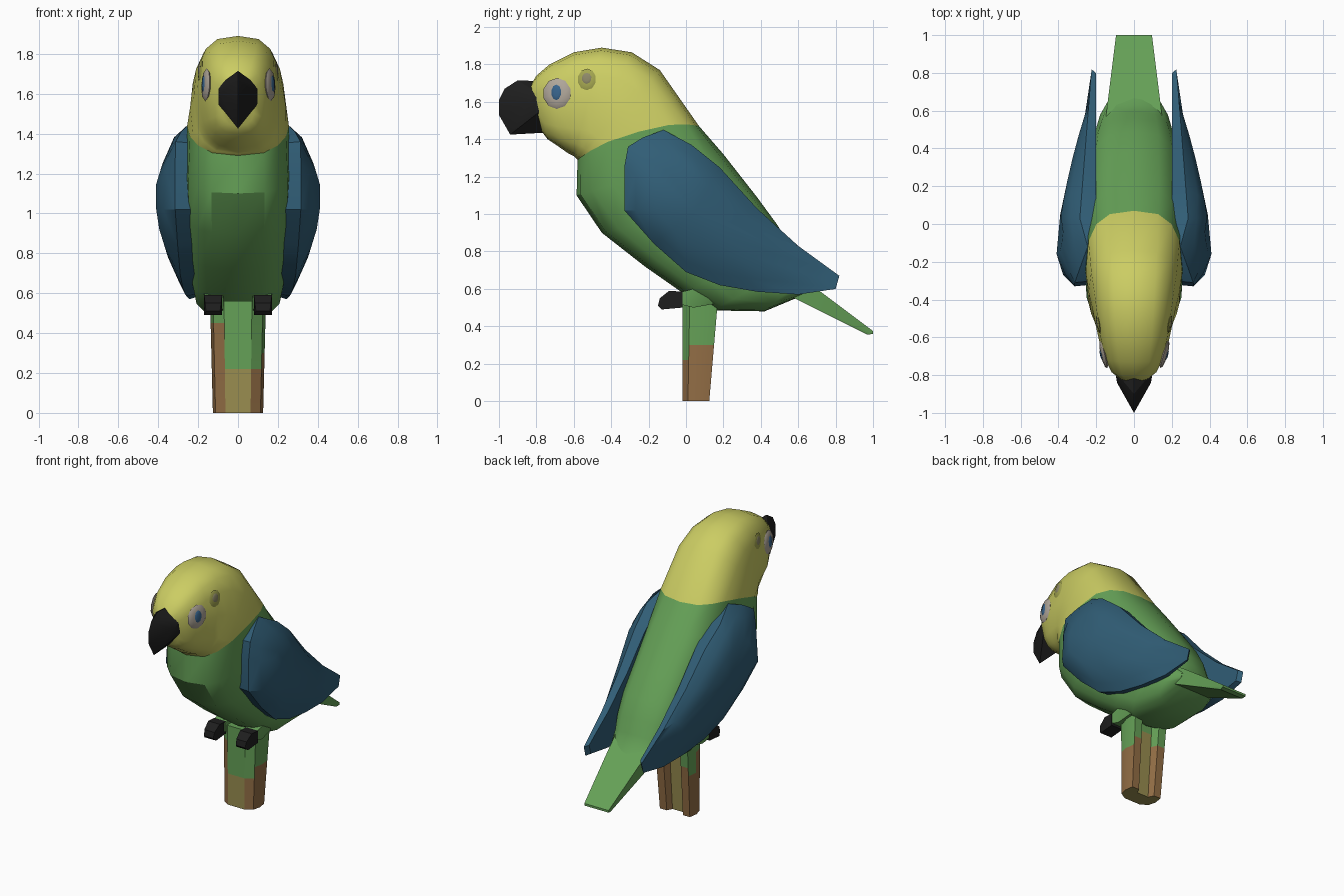
import bpy, bmesh, math
from mathutils import Vector, Matrix
from mathutils.bvhtree import BVHTree

if "Cube" in bpy.data.objects:
    bpy.data.objects.remove(bpy.data.objects["Cube"])


def mat(name, r, g, b):
    m = bpy.data.materials.new(name)
    m.diffuse_color = (r, g, b, 1)
    m.use_nodes = True
    m.node_tree.nodes["Principled BSDF"].inputs["Base Color"].default_value = m.diffuse_color
    return m


YELLOW = mat("yellow", 0.60, 0.61, 0.125)
GREEN = mat("green", 0.13, 0.355, 0.095)
BLUE = mat("blue", 0.03, 0.11, 0.18)
BLACK = mat("black", 0.013, 0.013, 0.013)
BROWN = mat("brown", 0.29, 0.155, 0.06)
TAN = mat("tan", 0.32, 0.27, 0.08)
BEIGE = mat("beige", 0.43, 0.38, 0.32)
IRIS = mat("iris blue", 0.04, 0.13, 0.27)
OLIVE = mat("olive", 0.37, 0.38, 0.08)
GREY = mat("grey olive", 0.27, 0.25, 0.14)


def finish(bm, name, mats, angle=32):
    bmesh.ops.recalc_face_normals(bm, faces=bm.faces)
    me = bpy.data.meshes.new(name)
    bm.to_mesh(me)
    bm.free()
    ob = bpy.data.objects.new(name, me)
    bpy.context.collection.objects.link(ob)
    for m in mats:
        me.materials.append(m)
    bpy.ops.object.select_all(action='DESELECT')
    ob.select_set(True)
    bpy.context.view_layer.objects.active = ob
    bpy.ops.object.shade_smooth_by_angle(angle=math.radians(angle))
    return ob


def bridge(bm, loops):
    for a, b in zip(loops, loops[1:]):
        n = len(a)
        for i in range(n):
            j = (i + 1) % n
            bm.faces.new((a[i], a[j], b[j], b[i]))


def loft(name, rings, material, cap_first, cap_last, n=16, power=2.8):
    """Rings are (back y, back z, belly y, belly z, half width, raised sides)."""
    bm = bmesh.new()
    loops = []
    for y1, z1, y2, z2, w, *lift in rings:
        loop = []
        for i in range(n):
            t = math.tau * i / n
            c, s = math.cos(t), math.sin(t)
            up = lift[0] * s * s if lift else 0
            c = math.copysign(abs(c) ** (2 / power), c)
            s = math.copysign(abs(s) ** (2 / power), s)
            loop.append(bm.verts.new((w * s, (y1 + y2) / 2 + c * (y1 - y2) / 2,
                                      (z1 + z2) / 2 + c * (z1 - z2) / 2 + up)))
        loops.append(loop)
    bridge(bm, loops)
    if cap_first:
        bm.faces.new(loops[0])
    if cap_last:
        bm.faces.new(loops[-1])
    return finish(bm, name, [material])


def hull(name, points, material, angle=32):
    bm = bmesh.new()
    for p in points:
        bm.verts.new(p)
    bmesh.ops.convex_hull(bm, input=bm.verts)
    bmesh.ops.delete(bm, geom=[v for v in bm.verts if not v.link_faces], context='VERTS')
    return finish(bm, name, [material], angle)


# Head and body share the collar ring
collar = (0.07, 1.47, -0.58, 1.29, 0.255, 0.06)
head = loft("head", [
    (-0.83, 1.69, -0.77, 1.44, 0.085),
    (-0.80, 1.74, -0.74, 1.40, 0.125),
    (-0.73, 1.80, -0.68, 1.36, 0.16),
    (-0.60, 1.865, -0.63, 1.325, 0.185),
    (-0.45, 1.89, -0.60, 1.31, 0.205),
    (-0.29, 1.865, -0.59, 1.30, 0.222),
    (-0.14, 1.77, -0.585, 1.295, 0.24), collar], YELLOW, True, False)

loft("body", [
    collar,
    (0.20, 1.32, -0.585, 1.10, 0.265),
    (0.38, 1.09, -0.45, 0.90, 0.26),
    (0.49, 0.94, -0.22, 0.72, 0.255),
    (0.56, 0.82, -0.02, 0.58, 0.24),
    (0.595, 0.73, 0.14, 0.485, 0.22),
    (0.63, 0.66, 0.42, 0.48, 0.19),
    (0.68, 0.61, 0.60, 0.555, 0.14)], GREEN, False, True)

# Tail: flat tapering blade
hull("tail", [(s * w, y, z) for s in (-1, 1) for w, y, z in (
    (0.15, 0.56, 0.70), (0.14, 0.56, 0.56), (0.13, 0.72, 0.585), (0.11, 0.72, 0.51),
    (0.095, 1.0, 0.375), (0.09, 0.97, 0.355), (0.095, 1.0, 0.36))], GREEN)

# Beak: sharp keel with two wide cheeks
hull("beak", [(0, y, z) for y, z in (
    (-0.76, 1.71), (-0.90, 1.715), (-0.97, 1.67), (-1.0, 1.61), (-1.0, 1.53),
    (-0.94, 1.425), (-0.76, 1.435))] +
    [(s * w, y, z) for s in (-1, 1) for w, y, z in (
        (0.10, -0.78, 1.64), (0.10, -0.78, 1.55), (0.09, -0.84, 1.60))], BLACK, 20)

# Wings: side outline, a rounded rim and a bulging outer face
OUTLINE = [(-0.33, 1.02), (-0.33, 1.25), (-0.31, 1.36), (-0.23, 1.41), (-0.12, 1.45),
           (0.03, 1.37), (0.18, 1.25), (0.38, 1.03), (0.60, 0.83), (0.82, 0.67),
           (0.80, 0.60), (0.60, 0.57), (0.38, 0.585), (0.18, 0.62), (0.0, 0.69),
           (-0.17, 0.84)]
CY, CZ = 0.05, 1.02


def cap(z):
    # front silhouette: sloping shoulder above, taper below
    if z > 1.38:
        return 0.335 - 1.0 * (z - 1.38)
    return min(0.335 + (1.38 - z) * 0.33, 0.41 - max(0, 0.97 - z) * 0.31)


def bulge(y, z):
    d = max(0, y + 0.15)
    return min(0.41 - 0.09 * d - 0.16 * d * d, cap(z))


def rim(y, z):
    return min(0.315 - 0.09 * (y + 0.33) / 1.15, cap(z) - 0.02)


for s, side in ((1, "right"), (-1, "left")):
    bm = bmesh.new()
    loops = []
    for scale, depth in ((0.97, lambda y, z: 0.20), (1.0, rim),
                         (0.84, lambda y, z: 0.35 * rim(y, z) + 0.65 * bulge(y, z)),
                         (0.55, bulge)):
        loop = []
        for y, z in OUTLINE:
            yy, zz = CY + (y - CY) * scale, CZ + (z - CZ) * scale
            loop.append(bm.verts.new((s * depth(yy, zz), yy, zz)))
        loops.append(loop)
    bridge(bm, loops)
    bm.faces.new(loops[0])
    hub = bm.verts.new((s * (bulge(CY, CZ) + 0.005), CY, CZ))
    for i, v in enumerate(loops[-1]):
        bm.faces.new((v, loops[-1][(i + 1) % len(OUTLINE)], hub))
    finish(bm, side + "_wing", [BLUE], 28)

    # Feet and short legs
    hull(side + "_foot", [(s * (0.125 + k * w), y, z) for k in (-1, 1) for w, y, z in (
        (0.035, -0.15, 0.51), (0.04, -0.14, 0.55), (0.045, -0.09, 0.59),
        (0.045, -0.02, 0.585), (0.045, -0.02, 0.50), (0.045, -0.13, 0.49))], BLACK)
    hull(side + "_leg", [(s * (0.12 + k * w), y, z) for k in (-1, 1) for w, y, z in (
        (0.045, -0.04, 0.52), (0.045, -0.04, 0.58), (0.05, 0.04, 0.60),
        (0.05, 0.14, 0.56), (0.03, 0.15, 0.52), (0.04, 0.04, 0.50))], GREEN)

# Eyes and ear spots lie flat on the head surface
tree = BVHTree.FromObject(head, bpy.context.evaluated_depsgraph_get())


def spot(name, s, y, z, ry, rz, thick, material, lift=0.0):
    p, nrm, _, _ = tree.ray_cast(Vector((s, y, z)), Vector((-s, 0, 0)))
    if nrm.x * s < 0:
        nrm = -nrm
    rot = nrm.to_track_quat('Z', 'Y').to_matrix().to_4x4()
    bm = bmesh.new()
    bmesh.ops.create_uvsphere(bm, u_segments=10, v_segments=6, radius=1)
    bm.transform(Matrix.Translation(p + nrm * lift) @ rot @ Matrix.Diagonal((ry, rz, thick, 1)))
    finish(bm, name, [material])


for s, side in ((1, "right"), (-1, "left")):
    spot(side + "_eye_patch", s, -0.69, 1.645, 0.078, 0.083, 0.016, BEIGE)
    spot(side + "_iris", s, -0.69, 1.65, 0.028, 0.042, 0.006, IRIS, 0.014)
    spot(side + "_ear_ring", s, -0.53, 1.72, 0.05, 0.058, 0.007, OLIVE)
    spot(side + "_ear_spot", s, -0.53, 1.725, 0.026, 0.03, 0.004, GREY, 0.006)

# Perch post: notched section, coloured by height and direction
SECTION = [(-0.07, -0.02), (0.07, -0.02), (0.125, 0.02), (0.14, 0.09), (0.13, 0.17),
           (0.07, 0.17), (0.05, 0.12), (-0.05, 0.12), (-0.07, 0.17), (-0.13, 0.17),
           (-0.14, 0.09), (-0.125, 0.02)]
bm = bmesh.new()
loops = []
for z in (0.0, 0.22, 0.30, 0.36, 0.45, 0.56):
    k = 0.9 + 0.18 * z
    ky = 0.76 + 0.45 * z
    loops.append([bm.verts.new((x * k, -0.02 + (y + 0.02) * ky, z)) for x, y in SECTION])
bridge(bm, loops)
bm.faces.new(loops[0])
bm.faces.new(loops[-1])
for f in bm.faces:
    c = f.calc_center_median()
    if abs(c.x) < 0.055:
        f.material_index = 2 if c.z < 0.2 or (c.y > 0.05 and c.z < 0.45) else 0
    elif c.x < 0 and c.y < 0.06:
        f.material_index = 1 if c.z < 0.48 else 0
    elif c.z < 0.27 + c.y * 0.5 and c.y > 0.02:
        f.material_index = 1
    elif c.y < 0.02 and c.z < 0.2:
        f.material_index = 1
finish(bm, "perch_post", [GREEN, BROWN, TAN])
